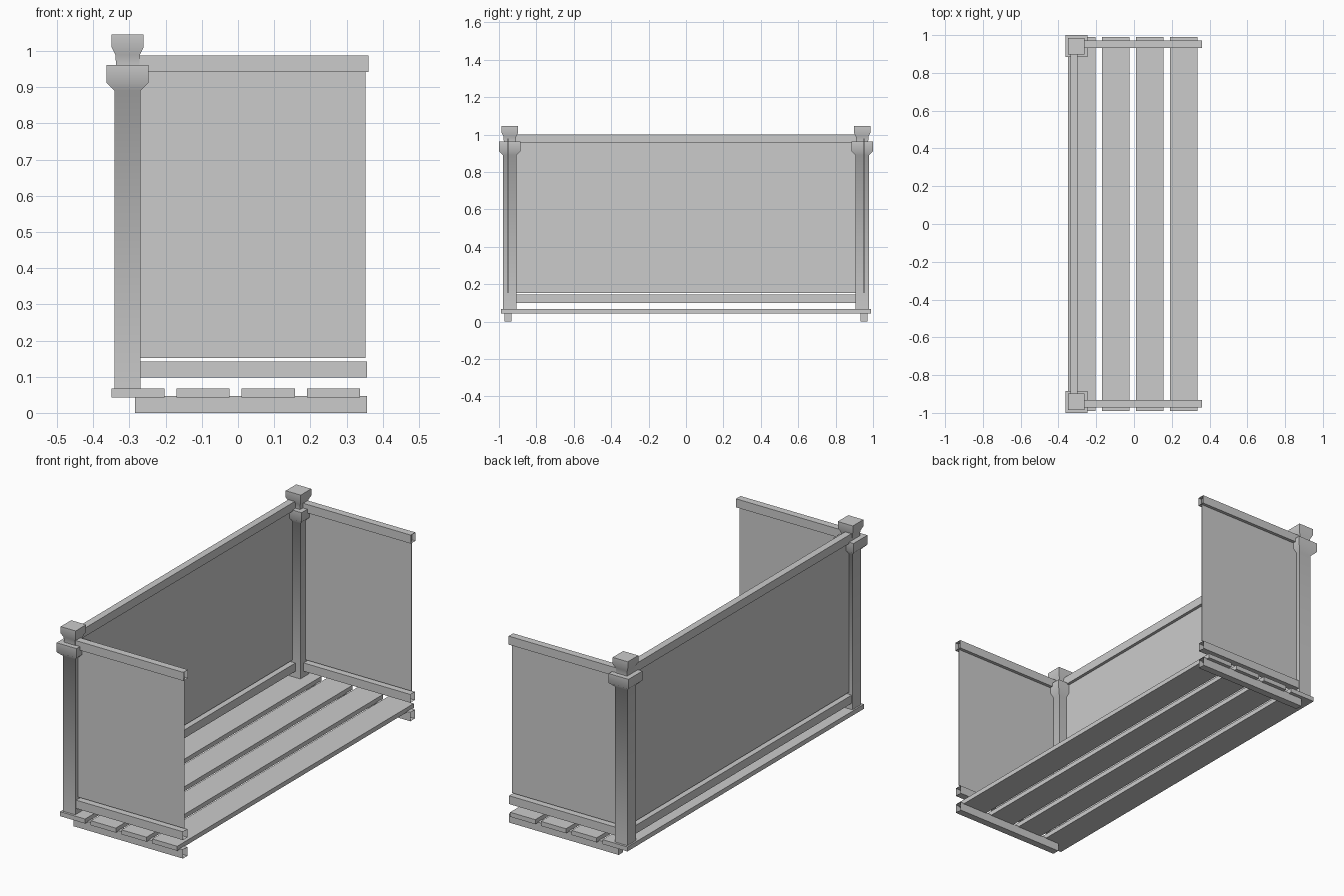
import bpy
import bmesh
from mathutils import Matrix

cube = bpy.data.objects.get("Cube")
if cube:
    bpy.data.objects.remove(cube, do_unlink=True)

# One grey for the whole balcony
GREY = (0.6, 0.6, 0.6, 1)
grey = bpy.data.materials.new("plain grey")
grey.diffuse_color = GREY
grey.use_nodes = True
grey.node_tree.nodes["Principled BSDF"].inputs["Base Color"].default_value = GREY


def finish(name, bm):
    mesh = bpy.data.meshes.new(name)
    bmesh.ops.recalc_face_normals(bm, faces=bm.faces)
    bm.to_mesh(mesh)
    bm.free()
    mesh.materials.append(grey)
    obj = bpy.data.objects.new(name, mesh)
    bpy.context.collection.objects.link(obj)
    return obj


def box(name, x, y, z, open_end=False):
    """Box from (min, max) spans; open_end leaves off the +x end."""
    bm = bmesh.new()
    size = [b - a for a, b in (x, y, z)]
    centre = [(a + b) / 2 for a, b in (x, y, z)]
    bmesh.ops.create_cube(bm, size=1, matrix=Matrix.Translation(centre) @ Matrix.Diagonal((*size, 1)))
    if open_end:
        ends = [f for f in bm.faces if f.normal.x > 0.9]
        bmesh.ops.delete(bm, geom=ends, context="FACES")
    return finish(name, bm)


def square_post(name, x, y, profile):
    """Square column from (half width, height) steps."""
    bm = bmesh.new()
    rings = []
    for half, z in profile:
        corners = ((-half, -half), (half, -half), (half, half), (-half, half))
        rings.append([bm.verts.new((x + dx, y + dy, z)) for dx, dy in corners])
    for low, high in zip(rings, rings[1:]):
        for i in range(4):
            j = (i + 1) % 4
            bm.faces.new((low[i], low[j], high[j], high[i]))
    bm.faces.new(rings[0][::-1])
    bm.faces.new(rings[-1])
    obj = finish(name, bm)
    bpy.ops.object.select_all(action="DESELECT")
    obj.select_set(True)
    bpy.context.view_layer.objects.active = obj
    bpy.ops.object.shade_smooth_by_angle(angle=0.9)
    return obj


# Shaft, collar, neck and cap
POST = [(0.036, 0.06), (0.036, 0.89), (0.058, 0.912), (0.058, 0.962),
        (0.032, 0.962), (0.034, 0.99), (0.044, 1.01), (0.044, 1.046)]
POST_X, POST_Y = -0.305, 0.942

# Floor slats
for i in range(4):
    left = -0.35 + i * 0.18
    box(f"floor_slat_{i + 1}", (left, left + 0.147), (-0.99, 0.99), (0.043, 0.067))

# Ends: post, floor bearer, rails and panel
for side, label in ((-1, "front"), (1, "back")):
    square_post(f"{label}_post", POST_X, side * POST_Y, POST)
    mid = side * 0.952
    rail_y = (mid - 0.019, mid + 0.019)
    box(f"{label}_bearer", (-0.285, 0.357), rail_y, (0, 0.047), True)
    box(f"{label}_bottom_rail", (POST_X, 0.357), rail_y, (0.098, 0.142), True)
    box(f"{label}_top_rail", (POST_X, 0.36), rail_y, (0.942, 0.987), True)
    box(f"{label}_panel", (POST_X, 0.353), (mid - 0.002, mid + 0.002), (0.152, 0.98))

# Long side wall
span = (-POST_Y, POST_Y)
box("side_bottom_rail", (-0.337, -0.298), span, (0.1, 0.144))
box("side_top_rail", (-0.337, -0.3), span, (0.955, 1.0))
box("side_panel", (-0.32, -0.316), span, (0.154, 0.96))
